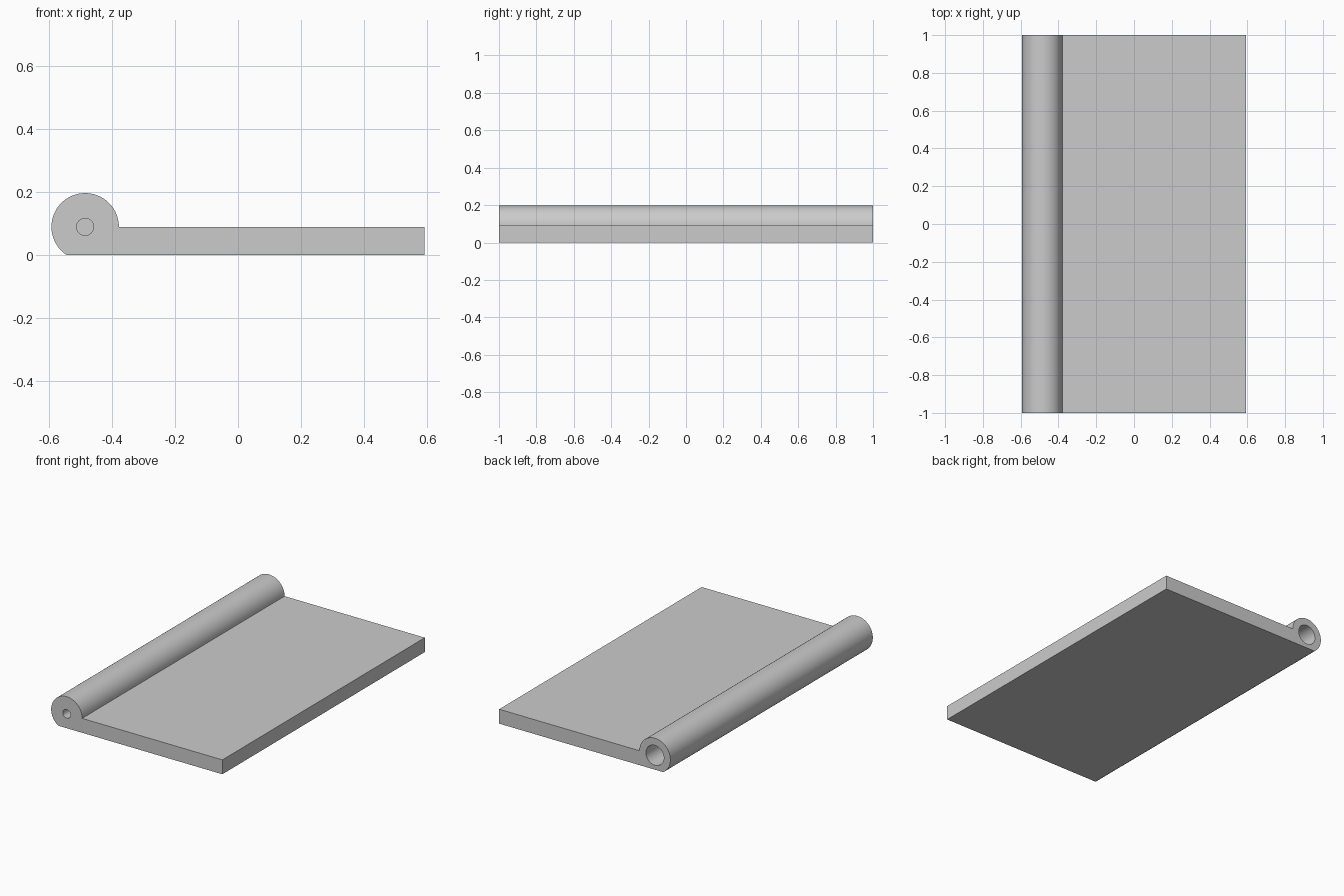
import bpy
import bmesh
from math import cos, sin, pi, asin, radians
from mathutils import Matrix

cube = bpy.data.objects.get("Cube")
if cube:
    bpy.data.objects.remove(cube, do_unlink=True)

HALF_LENGTH = 1.0
HALF_WIDTH = 0.592
RADIUS = 0.107
PLATE_TOP = 0.09
BARREL_X = -HALF_WIDTH + RADIUS
BARREL_Z = 0.09

grey = bpy.data.materials.new("plain grey")
grey.use_nodes = True
grey.diffuse_color = (0.6, 0.6, 0.6, 1)
grey.node_tree.nodes["Principled BSDF"].inputs["Base Color"].default_value = grey.diffuse_color


def make_object(name, bm):
    bmesh.ops.recalc_face_normals(bm, faces=bm.faces)
    mesh = bpy.data.meshes.new(name)
    bm.to_mesh(mesh)
    bm.free()
    mesh.materials.append(grey)
    obj = bpy.data.objects.new(name, mesh)
    bpy.context.collection.objects.link(obj)
    return obj


# Hinge leaf: plate with a round barrel along its edge, one extruded profile
end_angle = pi + asin(BARREL_Z / RADIUS)
steps = 56
profile = [(HALF_WIDTH, 0), (HALF_WIDTH, PLATE_TOP)]
for i in range(steps + 1):
    a = end_angle * i / steps
    profile.append((BARREL_X + RADIUS * cos(a), BARREL_Z + RADIUS * sin(a)))

bm = bmesh.new()
face = bm.faces.new([bm.verts.new((x, -HALF_LENGTH, z)) for x, z in profile])
extruded = bmesh.ops.extrude_face_region(bm, geom=[face])["geom"]
verts = [g for g in extruded if isinstance(g, bmesh.types.BMVert)]
bmesh.ops.translate(bm, verts=verts, vec=(0, 2 * HALF_LENGTH, 0))
leaf = make_object("hinge_leaf", bm)
bpy.context.view_layer.objects.active = leaf
leaf.select_set(True)


# Blind holes: a narrow one in the front end, a wide one in the back end
def bore(name, radius, y_start, y_end):
    bm = bmesh.new()
    place = Matrix.Translation((BARREL_X, (y_start + y_end) / 2, BARREL_Z))
    bmesh.ops.create_cone(bm, cap_ends=True, segments=48, radius1=radius, radius2=radius,
                          depth=y_end - y_start,
                          matrix=place @ Matrix.Rotation(pi / 2, 4, "X"))
    cutter = make_object(name, bm)
    cutter.hide_render = True
    mod = leaf.modifiers.new(name, "BOOLEAN")
    mod.operation = "DIFFERENCE"
    mod.solver = "EXACT"
    mod.object = cutter
    bpy.ops.object.modifier_apply(modifier=mod.name)
    bpy.data.objects.remove(cutter, do_unlink=True)


bore("narrow_bore", 0.027, -HALF_LENGTH - 0.1, -HALF_LENGTH + 0.25)
bore("wide_bore", 0.062, 0.0, HALF_LENGTH + 0.1)

bpy.ops.object.shade_smooth_by_angle(angle=radians(30))
